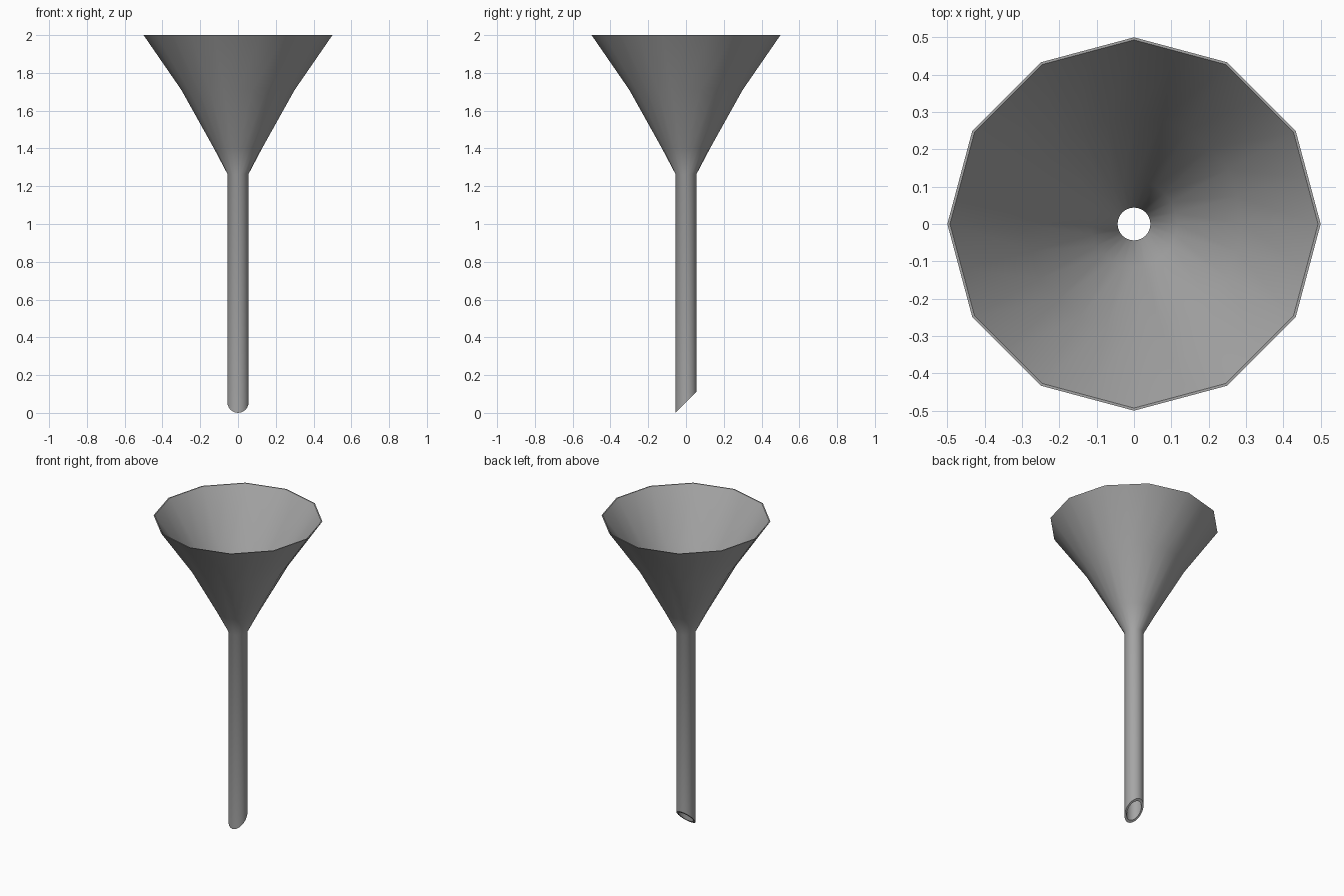
import bpy
import bmesh
from math import cos, sin, pi

if "Cube" in bpy.data.objects:
    bpy.data.objects.remove(bpy.data.objects["Cube"])

# Single grey material
grey = bpy.data.materials.new("plain grey")
grey.use_nodes = True
colour = (0.38, 0.38, 0.38, 1)
grey.diffuse_color = colour
grey.node_tree.nodes["Principled BSDF"].inputs["Base Color"].default_value = colour

SIDES = 24
STEM = 0.056

# Wall section, up the outside and down the inside:
# radius, height, how far the ring is flattened to twelve straight sides
section = [
    (STEM, None, 0), (STEM, 1.265, 0), (0.127, 1.40, 0.3), (0.30, 1.71, 0.7), (0.5, 2.0, 1),
    (0.493, 2.0, 1), (0.292, 1.715, 0.7), (0.116, 1.405, 0.3), (0.044, 1.27, 0), (0.044, None, 0),
]

bm = bmesh.new()
rings = []
for radius, height, flat in section:
    ring = []
    for i in range(SIDES):
        a = 2 * pi * i / SIDES
        r = radius * (1 - flat * (i % 2) * (1 - cos(pi / 12)))
        x, y = r * cos(a), r * sin(a)
        # The open end of the stem is cut on a slant, longest at the front
        z = STEM + y if height is None else height
        ring.append(bm.verts.new((x, y, z)))
    rings.append(ring)

# Join the rings into a closed wall
for k, low in enumerate(rings):
    high = rings[(k + 1) % len(rings)]
    for i in range(SIDES):
        j = (i + 1) % SIDES
        bm.faces.new((low[i], low[j], high[j], high[i]))
bmesh.ops.recalc_face_normals(bm, faces=bm.faces)

mesh = bpy.data.meshes.new("funnel")
bm.to_mesh(mesh)
bm.free()
mesh.materials.append(grey)
funnel = bpy.data.objects.new("funnel", mesh)
bpy.context.collection.objects.link(funnel)

# Smooth walls with a crisp rim and stem end
bpy.ops.object.select_all(action='DESELECT')
funnel.select_set(True)
bpy.context.view_layer.objects.active = funnel
bpy.ops.object.shade_smooth_by_angle(angle=0.65)
